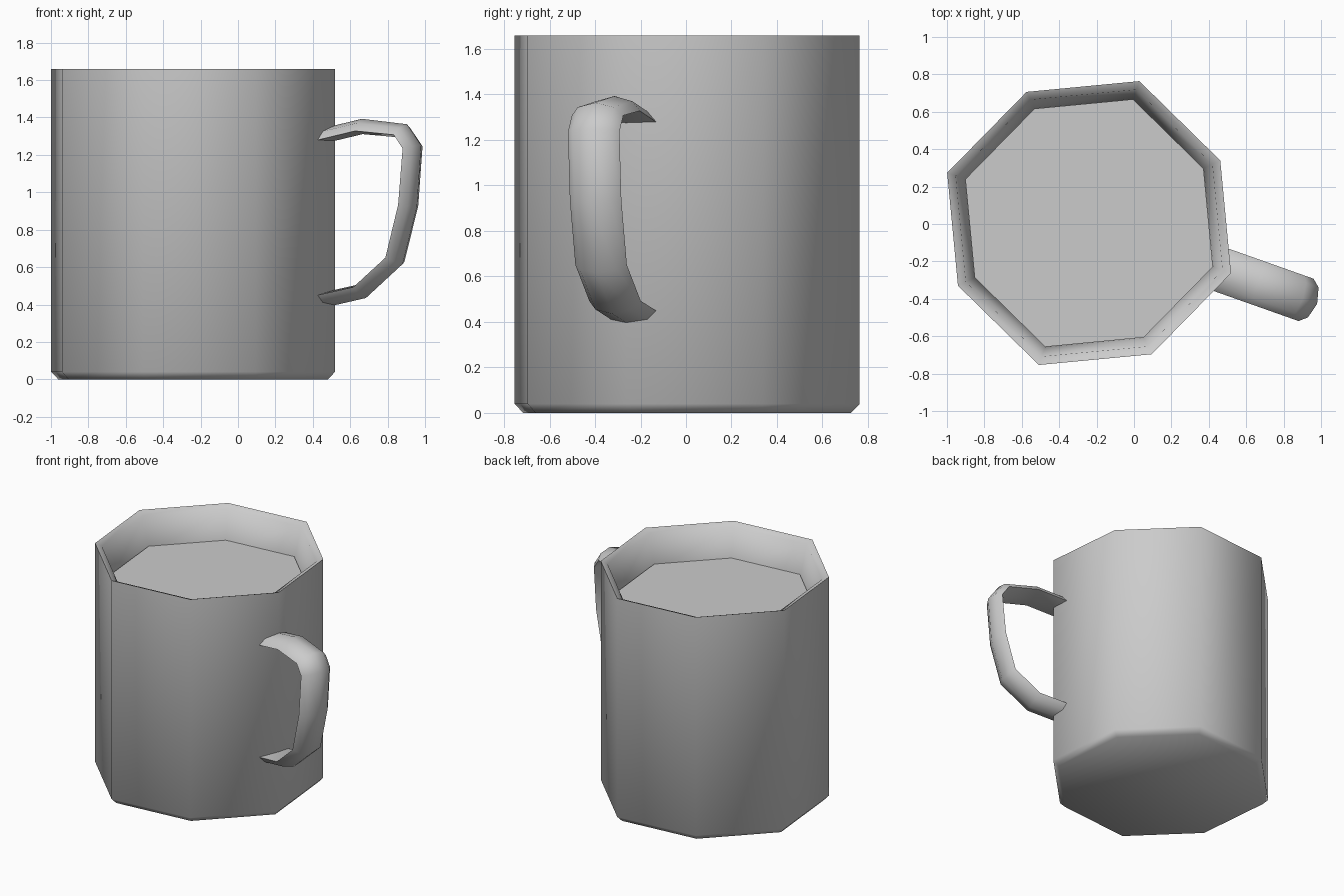
import bpy, bmesh, math
from mathutils import Vector

cube = bpy.data.objects.get("Cube")
if cube:
    bpy.data.objects.remove(cube, do_unlink=True)

grey = bpy.data.materials.new("plain grey")
grey.use_nodes = True
colour = (0.6, 0.6, 0.6, 1)
grey.diffuse_color = colour
grey.node_tree.nodes["Principled BSDF"].inputs["Base Color"].default_value = colour

CENTRE = Vector((-0.24, 0.005, 0))
TURN = math.radians(-19.5)


def loft(name, rings, angle):
    """Skin a list of equal rings, cap both ends and shade the result."""
    bm = bmesh.new()
    loops = [[bm.verts.new(p) for p in ring] for ring in rings]
    for a, b in zip(loops, loops[1:]):
        for i in range(len(a)):
            j = (i + 1) % len(a)
            bm.faces.new((a[i], a[j], b[j], b[i]))
    bm.faces.new(loops[0][::-1])
    bm.faces.new(loops[-1])
    bmesh.ops.recalc_face_normals(bm, faces=bm.faces)
    mesh = bpy.data.meshes.new(name)
    bm.to_mesh(mesh)
    bm.free()
    mesh.materials.append(grey)
    obj = bpy.data.objects.new(name, mesh)
    bpy.context.collection.objects.link(obj)
    bpy.ops.object.select_all(action="DESELECT")
    obj.select_set(True)
    bpy.context.view_layer.objects.active = obj
    bpy.ops.object.shade_smooth_by_angle(angle=math.radians(angle))
    return obj


def octagon(scale, z):
    """Eight-sided ring whose corners alternate slightly in radius."""
    ring = []
    for i in range(8):
        r = scale * (0.777 if i % 2 else 0.805)
        a = TURN + i * math.pi / 4
        ring.append(CENTRE + Vector((r * math.cos(a), r * math.sin(a), z)))
    return ring


# Cup: chamfered foot, straight wall, sloping rim, inner wall and inside floor
profile = [(0.95, 0), (1, 0.04), (1, 1.66), (0.94, 1.64), (0.87, 1.38), (0.87, 0.08)]
loft("cup", [octagon(s, z) for s, z in profile], 60)

# Liquid: flat disc inside the cup
loft("liquid", [octagon(0.872, 1.40), octagon(0.872, 1.43)], 30)

# Handle: domed strap swept along a path that lines up with one cup corner
out = Vector((math.cos(TURN), math.sin(TURN), 0))
side = Vector((-out.y, out.x, 0))
up = Vector((0, 0, 1))
section = [(-0.12, -0.02), (-0.085, 0.022), (0, 0.045),
           (0.085, 0.022), (0.12, -0.02), (0, -0.037)]
path = [(0.75, 1.30), (0.96, 1.348), (1.19, 1.325), (1.25, 1.24),
        (1.225, 0.93), (1.15, 0.64), (0.96, 0.475), (0.75, 0.43)]
points = [CENTRE + out * u + up * z for u, z in path]
rings = []
for i, p in enumerate(points):
    before = (p - points[max(i - 1, 0)]).normalized()
    after = (points[min(i + 1, len(points) - 1)] - p).normalized()
    normal = side.cross(before + after).normalized()
    if i in (0, len(points) - 1):
        normal = up if i == 0 else -up
    if normal.dot(p - CENTRE - out * 0.75 - up * 0.87) < 0:
        normal = -normal
    rings.append([p + side * v + normal * n for v, n in section])
loft("handle", rings, 75)
